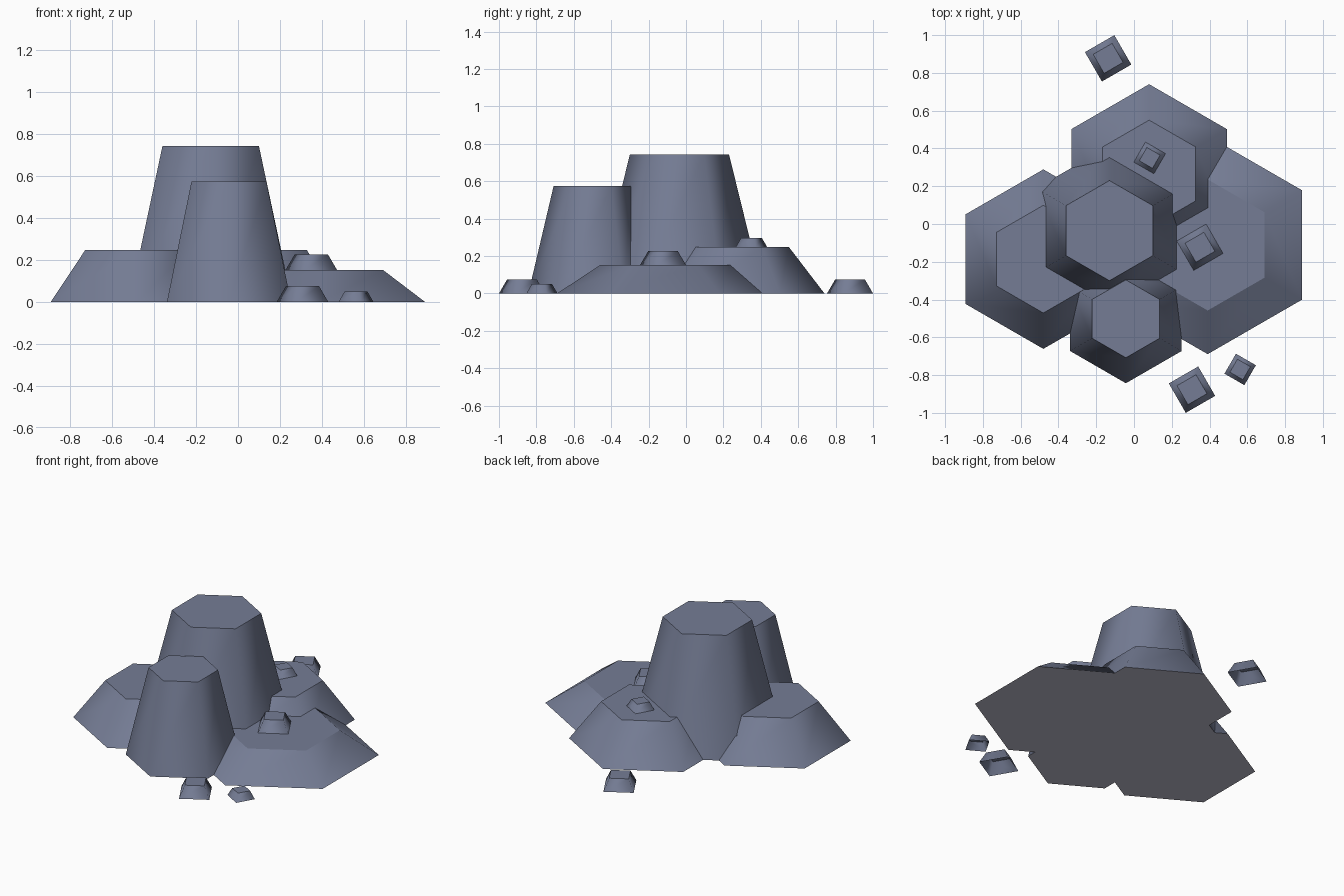
import bpy, bmesh, math

if "Cube" in bpy.data.objects:
    bpy.data.objects.remove(bpy.data.objects["Cube"])


def material(name, color):
    mat = bpy.data.materials.new(name)
    mat.diffuse_color = (*color, 1)
    mat.use_nodes = True
    mat.node_tree.nodes["Principled BSDF"].inputs["Base Color"].default_value = mat.diffuse_color
    return mat


stone = material("slate_grey", (0.178, 0.204, 0.300))
underside = material("pale_grey", (0.52, 0.51, 0.61))


def rock(name, x, y, z, height, r_base, r_top, sides, angle, closed=True):
    """Tapered prism: smooth walls, flat caps with sharp rims."""
    bm = bmesh.new()
    rings = []
    for r, h in ((r_base, 0), (r_top, height)):
        ring = []
        for i in range(sides):
            a = math.radians(angle) + 2 * math.pi * i / sides
            ring.append(bm.verts.new((r * math.cos(a), r * math.sin(a), h)))
        rings.append(ring)
    low, high = rings
    for i in range(sides):
        j = (i + 1) % sides
        bm.faces.new((low[i], low[j], high[j], high[i])).smooth = True
    bm.faces.new(high).smooth = False
    if closed:
        # pale underside
        bottom = bm.faces.new(low[::-1])
        bottom.smooth = False
        bottom.material_index = 1
    # rims between walls and caps stay crisp
    for e in bm.edges:
        if abs(e.verts[0].co.z - e.verts[1].co.z) < 1e-6:
            e.smooth = False
    mesh = bpy.data.meshes.new(name)
    mesh.materials.append(stone)
    if closed:
        mesh.materials.append(underside)
    bm.to_mesh(mesh)
    bm.free()
    obj = bpy.data.objects.new(name, mesh)
    obj.location = (x, y, z)
    bpy.context.collection.objects.link(obj)
    return obj


# Large hexagonal rocks: name, x, y, height, base radius, top radius
for name, x, y, h, rb, rt in (
    ("tall_rock", -0.13, -0.035, 0.743, 0.448, 0.265),
    ("front_rock", -0.043, -0.502, 0.573, 0.341, 0.206),
    ("left_rock", -0.48, -0.186, 0.248, 0.475, 0.285),
    ("back_rock", 0.08, 0.265, 0.248, 0.475, 0.285),
    ("right_rock", 0.39, -0.111, 0.152, 0.578, 0.347),
):
    rock(name, x, y, 0, h, rb, rt, 6, 30)

# Small four-sided pebbles, open underneath: name, x, y, z, height, radii, angle
for name, x, y, z, h, rb, rt, a in (
    ("pebble_on_right_rock", 0.349, -0.123, 0.152, 0.074, 0.127, 0.082, -15),
    ("pebble_front", 0.307, -0.877, 0, 0.075, 0.127, 0.082, -15),
    ("pebble_back", -0.137, 0.877, 0, 0.075, 0.127, 0.082, -15),
    ("pebble_on_back_rock", 0.083, 0.35, 0.248, 0.049, 0.087, 0.057, 15),
    ("pebble_front_small", 0.562, -0.77, 0, 0.05, 0.086, 0.056, 15),
):
    rock(name, x, y, z, h, rb, rt, 4, a, closed=False)
